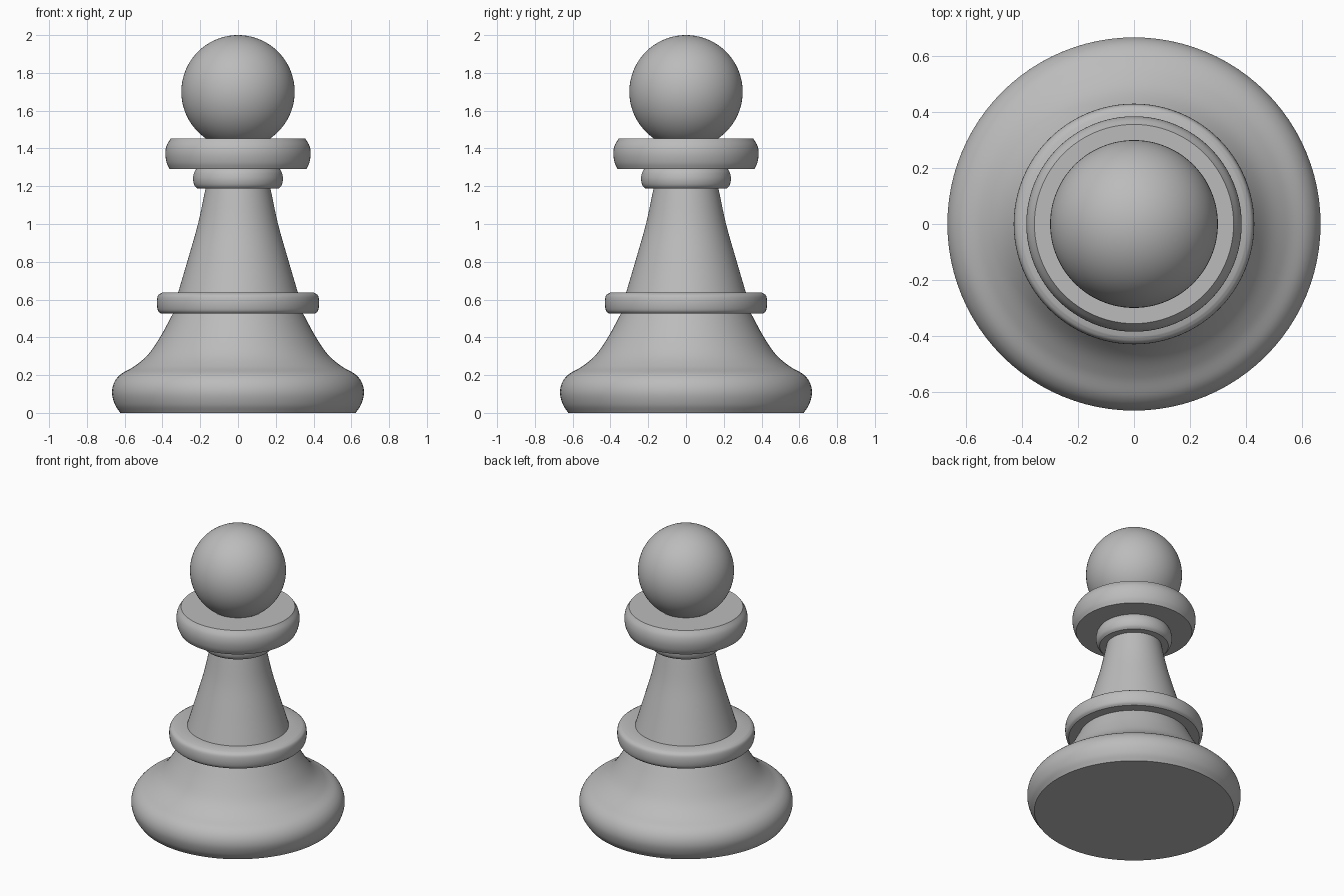
import bpy, bmesh, math
from mathutils import Vector
from mathutils.geometry import interpolate_bezier

if "Cube" in bpy.data.objects:
    bpy.data.objects.remove(bpy.data.objects["Cube"])

grey = bpy.data.materials.new("plain grey")
grey.diffuse_color = (0.5, 0.5, 0.5, 1)
grey.use_nodes = True
grey.node_tree.nodes["Principled BSDF"].inputs["Base Color"].default_value = grey.diffuse_color
SEGMENTS = 96


def smooth_curve(points, steps=6):
    """Smooth curve through (radius, height) points."""
    p = [Vector((r, z, 0)) for r, z in points]
    p = [2 * p[0] - p[1]] + p + [2 * p[-1] - p[-2]]
    out = []
    for a, b, c, d in zip(p, p[1:], p[2:], p[3:]):
        out += interpolate_bezier(b, b + (c - a) / 6, c - (d - b) / 6, c, steps + 1)[:-1]
    out.append(p[-2])
    return [(v.x, v.y) for v in out]


def lathe(name, profile):
    """Spin a bottom-to-top profile around the z axis."""
    bm = bmesh.new()
    verts = [bm.verts.new((r, 0, z)) for r, z in profile]
    edges = [bm.edges.new(pair) for pair in zip(verts, verts[1:])]
    bmesh.ops.spin(bm, geom=verts + edges, cent=(0, 0, 0), axis=(0, 0, 1),
                   angle=math.tau, steps=SEGMENTS, use_merge=True)
    bmesh.ops.remove_doubles(bm, verts=bm.verts, dist=1e-5)
    bmesh.ops.recalc_face_normals(bm, faces=bm.faces)
    # every profile runs upward, so its widest face must look outward
    bm.normal_update()
    face = max(bm.faces, key=lambda f: f.calc_center_median().xy.length)
    if face.normal.xy.dot(face.calc_center_median().xy) < 0:
        bmesh.ops.reverse_faces(bm, faces=bm.faces)
    mesh = bpy.data.meshes.new(name)
    bm.to_mesh(mesh)
    bm.free()
    mesh.materials.append(grey)
    obj = bpy.data.objects.new(name, mesh)
    bpy.context.collection.objects.link(obj)
    bpy.context.view_layer.objects.active = obj
    obj.select_set(True)
    bpy.ops.object.shade_smooth_by_angle(angle=math.radians(35))
    obj.select_set(False)


# wide foot with a flat underside and a flared shoulder
lathe("base", [(0, 0)] + smooth_curve([
    (0.623, 0), (0.652, 0.045), (0.667, 0.105), (0.656, 0.16), (0.62, 0.205),
    (0.548, 0.247), (0.475, 0.31), (0.41, 0.405), (0.345, 0.525)]))

# rounded ring above the base
lathe("lower_ring", [(0.345, 0.525)] + smooth_curve([
    (0.408, 0.525), (0.424, 0.542), (0.43, 0.581), (0.424, 0.62),
    (0.402, 0.637)], 4) + [(0.317, 0.637)])

# tapered, slightly hollow stem
lathe("stem", smooth_curve([
    (0.317, 0.637), (0.263, 0.82), (0.212, 1.0), (0.172, 1.187)]))

# small ring under the collar
lathe("neck_ring", [(0.172, 1.187)] + smooth_curve([
    (0.215, 1.187), (0.231, 1.205), (0.238, 1.237), (0.233, 1.27),
    (0.222, 1.29)], 4))

# collar with flat top and bottom
lathe("collar", [(0.222, 1.29)] + smooth_curve([
    (0.362, 1.29), (0.378, 1.325), (0.385, 1.372), (0.378, 1.415),
    (0.356, 1.452)], 5) + [(0.169, 1.452)])

# ball head, open where it meets the collar
start = math.asin((1.452 - 1.7) / 0.3)
lathe("head", [(0.3 * math.cos(a), 1.7 + 0.3 * math.sin(a)) for a in
               (start + (math.pi / 2 - start) * i / 40 for i in range(41))])
